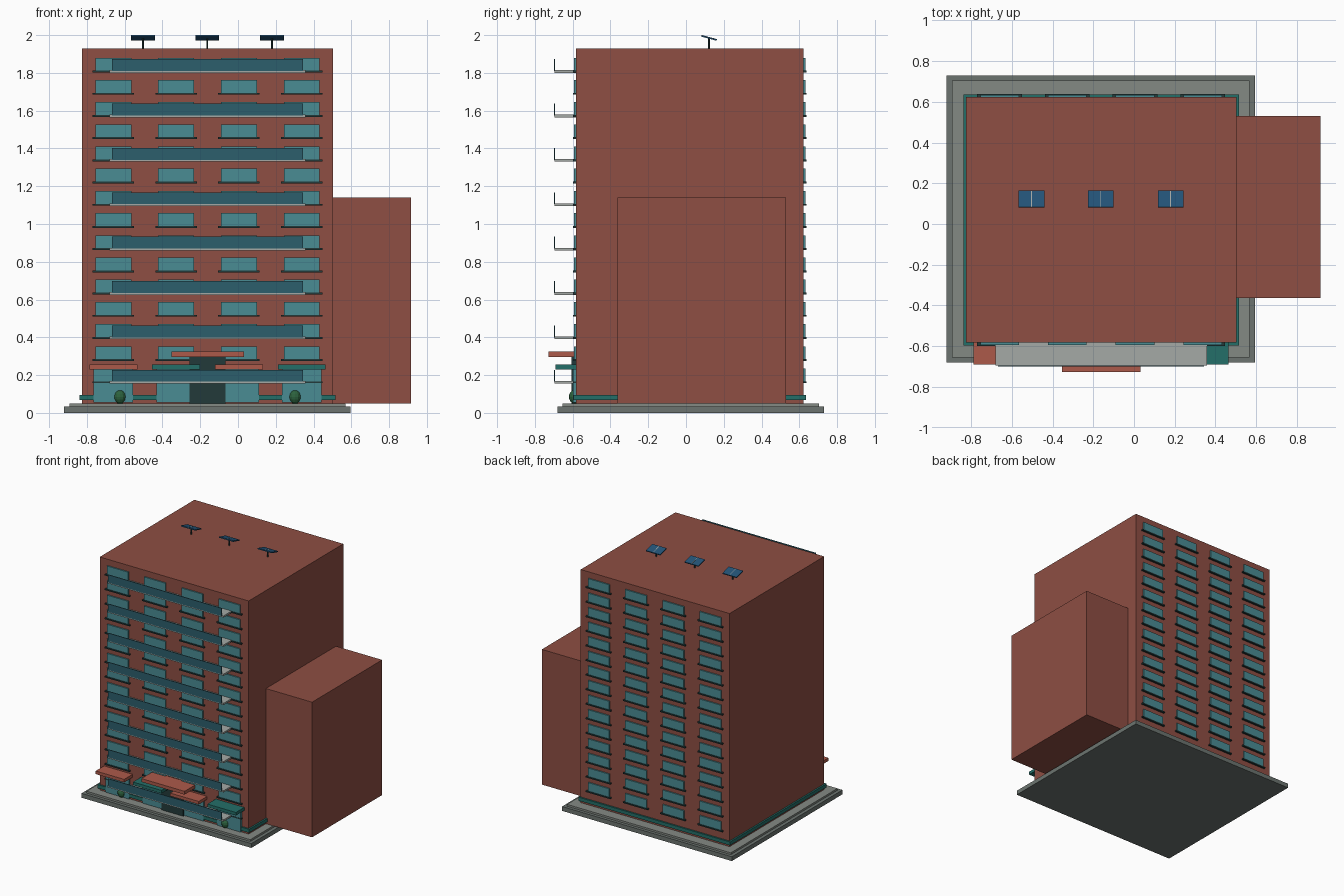
import bpy, bmesh
from math import radians
from mathutils import Matrix, Vector

if "Cube" in bpy.data.objects:
    bpy.data.objects.remove(bpy.data.objects["Cube"])


def srgb(r, g, b):
    return tuple((c / 255 / 12.92) if c < 10 else ((c / 255 + 0.055) / 1.055) ** 2.4 for c in (r, g, b)) + (1,)


def mat(name, *rgb):
    m = bpy.data.materials.new(name)
    m.diffuse_color = srgb(*rgb)
    m.use_nodes = True
    m.node_tree.nodes["Principled BSDF"].inputs["Base Color"].default_value = m.diffuse_color
    return m


BRICK = mat("brick", 142, 78, 67)
STONE = mat("stone", 108, 116, 112)
PAVE = mat("paving", 132, 138, 132)
SLAB = mat("concrete", 165, 170, 166)
GLASS = mat("window_glass", 74, 140, 148)
RAIL = mat("balcony_glass", 44, 95, 108)
DARK = mat("dark_metal", 34, 58, 58)
TEAL = mat("teal", 36, 110, 104)
CORAL = mat("coral", 172, 90, 74)
LEAF = mat("leaf", 44, 98, 62)
PANEL = mat("solar_blue", 36, 84, 120)


def make(name, bm, material, smooth=False):
    me = bpy.data.meshes.new(name)
    bm.to_mesh(me)
    bm.free()
    me.materials.append(material)
    for p in me.polygons:
        p.use_smooth = smooth
    ob = bpy.data.objects.new(name, me)
    bpy.context.collection.objects.link(ob)
    return ob


def boxes(name, material, *extents):
    """One object holding boxes given as (x0, x1, y0, y1, z0, z1)."""
    bm = bmesh.new()
    for x0, x1, y0, y1, z0, z1 in extents:
        m = Matrix.Translation(((x0 + x1) / 2, (y0 + y1) / 2, (z0 + z1) / 2))
        bmesh.ops.create_cube(bm, size=1, matrix=m @ Matrix.Diagonal((x1 - x0, y1 - y0, z1 - z0, 1)))
    return make(name, bm, material)


FRONT, BACK = -0.583, 0.623
COLS = [-0.66 + 0.3325 * i for i in range(4)]
ROWS = [1.81 - 0.1175 * i for i in range(15)]

# Stepped base, tower and side wing
boxes("base_slab", STONE, (-0.92, 0.595, -0.68, 0.73, 0, 0.035))
boxes("base_step", PAVE, (-0.893, 0.568, -0.655, 0.705, 0.035, 0.05))
boxes("tower", BRICK, (-0.825, 0.503, FRONT, BACK, 0.05, 1.93))
boxes("side_wing", BRICK, (0.503, 0.915, -0.363, 0.53, 0.05, 1.14))
boxes("plinth_band", TEAL, (-0.838, 0.516, -0.596, 0.636, 0.068, 0.096))

# Window grids on front and back, with sills
for side, y, d in (("front", FRONT, -1), ("back", BACK, 1)):
    def span(depth):
        return sorted((y - d * 0.005, y + d * depth))
    boxes(side + "_windows", GLASS, *[(x - 0.095, x + 0.095, *span(0.010), z, z + 0.07) for x in COLS for z in ROWS])
    boxes(side + "_sills", DARK, *[(x - 0.11, x + 0.11, *span(0.016), z - 0.008, z + 0.002) for x in COLS for z in ROWS])

# Balconies on every second floor
decks = [1.800 - 0.235 * i for i in range(8)]
boxes("balcony_slabs", SLAB, *[(-0.68, 0.358, -0.695, FRONT, z, z + 0.014) for z in decks])
boxes("balcony_rails", RAIL, *[(-0.668, 0.343, -0.70, -0.694, z + 0.010, z + 0.073) for z in decks])

# Shop fronts, awnings and entrance
boxes("shop_windows", GLASS, *[(x - 0.105, x + 0.105, -0.598, FRONT + 0.005, 0.055, 0.23) for x in COLS])
for name, m, xs in (("coral_awnings", CORAL, COLS[0::2]), ("teal_awnings", TEAL, COLS[1::2])):
    boxes(name, m, *[(x - 0.127, x + 0.127, -0.69, FRONT, 0.23, 0.255) for x in xs])
boxes("entrance_door", DARK, (-0.257, -0.065, -0.605, FRONT + 0.005, 0.05, 0.297))
boxes("entrance_canopy", CORAL, (-0.353, 0.032, -0.727, FRONT, 0.297, 0.324))

# Rounded shrubs by the entrance
for i, x in enumerate((-0.625, 0.302)):
    bm = bmesh.new()
    bmesh.ops.create_uvsphere(bm, u_segments=12, v_segments=8, radius=1,
                              matrix=Matrix.Translation((x, -0.588, 0.085)) @ Matrix.Diagonal((0.032, 0.032, 0.037, 1)))
    make(f"shrub_{i + 1}", bm, LEAF)

# Tilted solar panels on roof posts
for i, x in enumerate((-0.503, -0.163, 0.18)):
    pose = Matrix.Translation((x, 0.122, 1.985)) @ Matrix.Rotation(radians(-15), 4, 'X')
    boxes(f"solar_panel_{i + 1}", PANEL, (-0.063, 0.063, -0.042, 0.042, -0.004, 0.004)).matrix_world = pose
    boxes(f"solar_divider_{i + 1}", SLAB, (-0.002, 0.002, -0.04, 0.04, 0.003, 0.005)).matrix_world = pose
    bm = bmesh.new()
    bmesh.ops.create_cone(bm, cap_ends=True, segments=8, radius1=0.005, radius2=0.005, depth=0.06,
                          matrix=Matrix.Translation((x, 0.122, 1.955)))
    make(f"solar_post_{i + 1}", bm, DARK)
